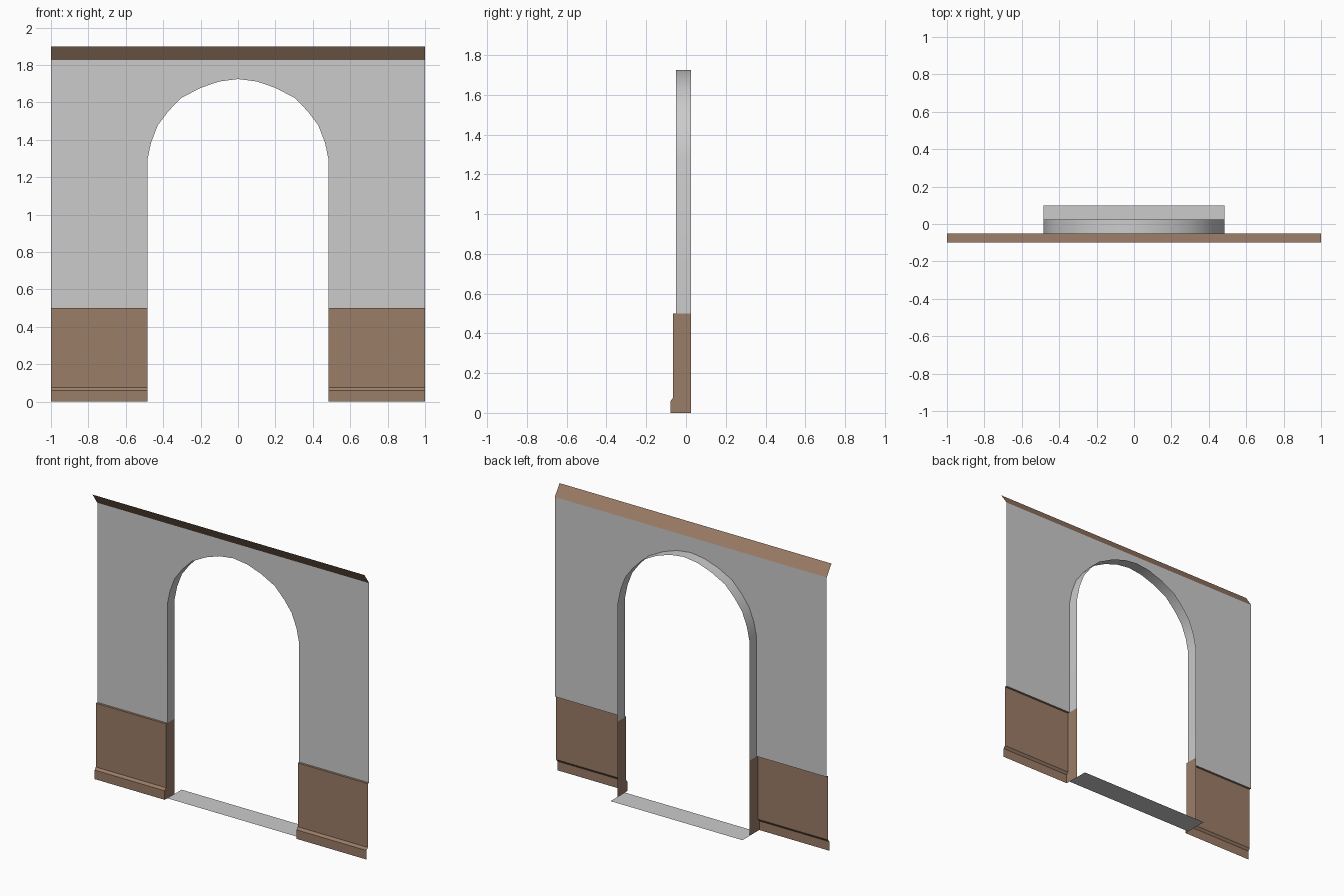
import bpy
import bmesh
import math
from mathutils import Vector

if "Cube" in bpy.data.objects:
    bpy.data.objects.remove(bpy.data.objects["Cube"])


def material(name, rgb):
    m = bpy.data.materials.new(name)
    m.diffuse_color = (*rgb, 1)
    m.use_nodes = True
    m.node_tree.nodes["Principled BSDF"].inputs["Base Color"].default_value = m.diffuse_color
    return m


GREY = material("grey plaster", (0.60, 0.60, 0.60))
WOOD = material("brown wood", (0.33, 0.205, 0.135))


def build(name, faces, mat):
    """Mesh of (points, facing direction) polygons, right half mirrored to the left."""
    bm = bmesh.new()
    for pts, facing in faces:
        f = bm.faces.new([bm.verts.new(p) for p in pts])
        f.normal_update()
        if f.normal.dot(Vector(facing)) < 0:
            f.normal_flip()
    bmesh.ops.remove_doubles(bm, verts=bm.verts, dist=1e-5)
    me = bpy.data.meshes.new(name)
    bm.to_mesh(me)
    bm.free()
    me.materials.append(mat)
    ob = bpy.data.objects.new(name, me)
    bpy.context.collection.objects.link(ob)
    mod = ob.modifiers.new("mirror", 'MIRROR')
    mod.use_clip = True
    return ob


W, H = 0.485, 0.5              # half opening width, panelling height
FRONT, BACK, TOP = -0.05, 0.025, 1.827

# right half of the opening outline, from panelling height to the crown
arch = [(W, H), (W, 1.29), (0.465, 1.385), (0.43, 1.476), (0.375, 1.55),
        (0.305, 1.623), (0.2, 1.678), (0.1, 1.712), (0, 1.725)]

# front wall sheet: side pier and strips over the arch
wall = [([(W, FRONT, H), (1, FRONT, H), (1, FRONT, 1.29), (W, FRONT, 1.29)], (0, -1, 0)),
        ([(W, FRONT, 1.29), (1, FRONT, 1.29), (1, FRONT, TOP), (W, FRONT, TOP)], (0, -1, 0))]
for (xa, za), (xb, zb) in zip(arch[1:], arch[2:]):
    wall.append(([(xa, FRONT, za), (xa, FRONT, TOP), (xb, FRONT, TOP), (xb, FRONT, zb)],
                 (0, -1, 0)))
build("wall", wall, GREY)

# arch lining, smooth
lining = []
for (xa, za), (xb, zb) in zip(arch, arch[1:]):
    lining.append(([(xa, FRONT, za), (xb, FRONT, zb), (xb, BACK, zb), (xa, BACK, za)],
                   (-(xa + xb) / 2 - 0.01, 0, 1 - (za + zb) / 2)
                   if za > 1.2 else (-1, 0, 0)))
ob = build("arch_lining", lining, GREY)
bpy.context.view_layer.objects.active = ob
ob.select_set(True)
bpy.ops.object.shade_smooth_by_angle(angle=math.radians(30))
ob.select_set(False)

# wood panelling with skirting step: profile (y, z) swept along x
profile = [(-0.077, 0), (-0.077, 0.06), (-0.065, 0.076), (-0.065, H), (FRONT, H)]
panel = []
for (ya, za), (yb, zb) in zip(profile, profile[1:]):
    panel.append(([(W, ya, za), (1, ya, za), (1, yb, zb), (W, yb, zb)], (0, -1, 0.5)))
# lower jamb face inside the opening
panel.append(([(W, y, z) for y, z in profile + [(BACK, H), (BACK, 0)]], (-1, 0, 0)))
build("wood_panelling", panel, WOOD)

# sloping cornice strip
build("cornice", [([(0, FRONT, TOP), (1, FRONT, TOP), (1, -0.1, 1.9), (0, -0.1, 1.9)],
                   (0, -1, -0.5))], WOOD)

# threshold floor strip
build("threshold", [([(0, FRONT, 0), (W, FRONT, 0), (W, 0.1, 0), (0, 0.1, 0)],
                     (0, 0, 1))], GREY)
